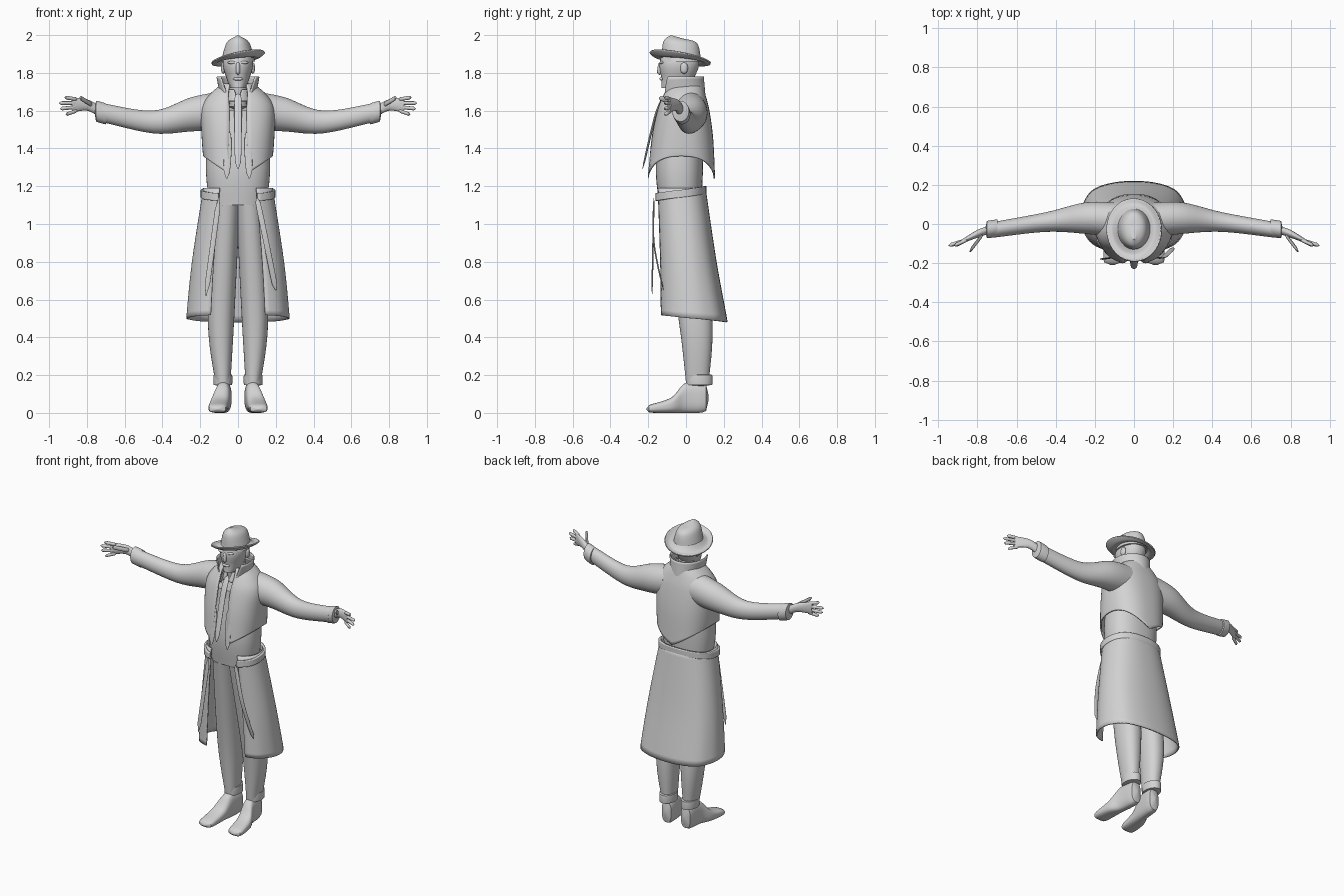
import bpy
import bmesh
from math import sin, cos, pi, copysign

default_cube = bpy.data.objects.get("Cube")
if default_cube:
    bpy.data.objects.remove(default_cube, do_unlink=True)

grey = bpy.data.materials.new("plain_grey")
grey.use_nodes = True
tone = .65
colour = (tone, tone, tone, 1)
grey.diffuse_color = colour
grey.node_tree.nodes["Principled BSDF"].inputs["Base Color"].default_value = colour

PLACE = {
    "x": lambda along, u, v: (along, u, v),
    "y": lambda along, u, v: (u, along, v),
    "z": lambda along, u, v: (u, v, along),
}


def blend(before, start, end, after, s):
    """Smooth spline between start and end."""
    leave, arrive = (end - before) / 2, (after - start) / 2
    ease = s * s * (3 - 2 * s)
    bend = s * (1 - s) * (leave * (1 - s) - arrive * s)
    return start + (end - start) * ease + bend


def smooth_rows(rows, steps):
    """Fill in cross-sections between the key ones."""
    last = len(rows) - 1
    result = []
    for i in range(last):
        around = rows[max(i - 1, 0)], rows[i], rows[i + 1], rows[min(i + 2, last)]
        for step in range(steps):
            result.append([blend(*values, step / steps) for values in zip(*around)])
    return result + [rows[last]]


def loft(name, axis, rows, power=1, sides=48, steps=6, dome=None, gap=None,
         lift=None, wave=None, thickness=.008, hollow=False, mirror=False):
    """Skin over rows of (along, centre u, centre v, radius u, radius v).

    dome rounds both ends, gap opens the front, lift and wave shape the rim.
    """
    sections = smooth_rows(rows, steps)
    count = sides + 1 if gap else sides
    bm = bmesh.new()
    rings = []
    for index, (along, centre_u, centre_v, radius_u, radius_v) in enumerate(sections):
        f = index / (len(sections) - 1)
        opening = gap(f) if gap else 0
        size = max(1 - abs(2 * f - 1) ** dome, .02) ** .5 if dome else 1
        ring = []
        for k in range(count):
            angle = opening + 2 * (pi - opening) * k / sides
            side, front = sin(angle), cos(angle)
            swell = size * (1 + wave(front, f)) if wave else size
            u = centre_u + swell * radius_u * copysign(abs(side) ** power, side)
            v = centre_v - swell * radius_v * copysign(abs(front) ** power, front)
            offset = lift(side, front, f) if lift else 0
            ring.append(bm.verts.new(PLACE[axis](along + offset, u, v)))
        rings.append(ring)
    for low, high in zip(rings, rings[1:]):
        for k in range(sides):
            n = (k + 1) % count
            bm.faces.new((low[k], low[n], high[n], high[k]))
    is_shell = hollow or gap is not None
    if not is_shell:
        bm.faces.new(rings[0])
        bm.faces.new(rings[-1])
    bmesh.ops.recalc_face_normals(bm, faces=bm.faces)
    mesh = bpy.data.meshes.new(name)
    bm.to_mesh(mesh)
    bm.free()
    mesh.materials.append(grey)
    obj = bpy.data.objects.new(name, mesh)
    bpy.context.collection.objects.link(obj)
    if is_shell:
        shell = obj.modifiers.new("Thickness", "SOLIDIFY")
        shell.thickness = thickness
        shell.offset = 0
    if mirror:
        obj.modifiers.new("Mirror", "MIRROR")
    bpy.ops.object.select_all(action="DESELECT")
    obj.select_set(True)
    bpy.context.view_layer.objects.active = obj
    bpy.ops.object.shade_smooth_by_angle(angle=.8)


def trunk(name, rows, **style):
    """Upright central part from rows of (height, half width, front, back)."""
    loft(name, "z", [(height, 0, (front + back) / 2, half_width, (back - front) / 2)
                     for height, half_width, front, back in rows], **style)


def limb(name, axis, points, radius_u, radius_v, dome=8, **style):
    """Round-ended part of constant size along a path of (along, u, v)."""
    loft(name, axis, [(*point, radius_u, radius_v) for point in points], dome=dome, **style)


def blob(name, x, y, z, radius_x, radius_y, radius_z):
    """Small rounded detail, repeated on both sides."""
    limb(name, "z", [(z - radius_z, x, y), (z + radius_z, x, y)],
         radius_x, radius_y, dome=2, mirror=True)


# Shoes: rows of (along, sideways, half width, half height) resting on the ground
shoe_rows = [(.12, .07, .04, .08), (0, .08, .04, .08), (-.08, .1, .05, .04), (-.21, .11, .05, .02)]
loft("shoe", "y", [(along, sideways, height, width, height)
                   for along, sideways, width, height in shoe_rows],
     power=.75, dome=12, mirror=True)

# Trousers and turned-up cuffs
loft("trouser_leg", "z", [(1.1, .06, -.03, .07, .11), (.5, .09, .05, .07, .09),
                          (.16, .08, .06, .04, .06)], power=.9, mirror=True)
limb("trouser_cuff", "z", [(.14, .08, .07), (.21, .08, .07)], .05, .07, mirror=True)

# Torso under the coat
trunk("waist_body", [(1.6, .15, -.13, .09), (1.3, .17, -.16, .09), (1.1, .15, -.14, .08)], power=.85)

# Long coat skirt, open at the front, with soft folds at the hem
trunk("coat_skirt", [(1.19, .18, -.16, .1), (.8, .24, -.15, .16), (.5, .27, -.15, .22)],
      power=.85, gap=lambda f: .5,
      lift=lambda side, front, f: .02 * front * f ** 3,
      wave=lambda front, f: .02 * f * abs(front) * sin(pi * (abs(front) * 3 - 1.5)))

# Upper coat with a draped lower hem
trunk("coat_cape", [(1.74, .08, -.09, .08), (1.68, .15, -.12, .1), (1.6, .19, -.15, .12),
                    (1.45, .19, -.18, .14), (1.24, .18, -.2, .15)], power=.85,
      gap=lambda f: (1 - f) ** 3 / 2 + f / 4,
      lift=lambda side, front, f: .12 * abs(side) * f ** 4)

# Belt, higher at the back, and its hanging ends
trunk("belt", [(height, .19, -.17, .1) for height in (1.14, 1.18)], power=.85, thickness=.015,
      gap=lambda f: .5, lift=lambda side, front, f: -.02 * front)
limb("left_belt_end", "z", [(1.14, .1, -.17), (.9, .15, -.17), (.65, .2, -.12)], .015, .004)
limb("right_belt_end", "z", [(1.14, -.1, -.17), (.62, -.17, -.18)], .014, .004)

# Hanging front flaps, tie and shirt collar
limb("front_flap", "z", [(1.5, .05, -.17), (1.24, .06, -.2)], .02, .005, dome=2, mirror=True)
limb("tie", "z", [(1.69, 0, -.11), (1.58, 0, -.16), (1.29, 0, -.23)], .02, .006, dome=4)
trunk("shirt_collar", [(1.65, .07, -.11, .06), (1.71, .06, -.09, .04)], gap=lambda f: f / 3)

# Turned-up coat collar, dropping toward the opening
trunk("coat_collar", [(1.67, .09, -.13, .1), (1.78, .11, -.15, .09)],
      gap=lambda f: (1 + f) / 2,
      lift=lambda side, front, f: .04 * max(front, 0) * (f - 1))

# Sleeves and sleeve cuffs
loft("sleeve", "x", [(.1, .02, 1.6, .09, .1), (.25, .03, 1.58, .08, .09),
                     (.45, .01, 1.54, .05, .06), (.72, -.03, 1.59, .04, .05)], mirror=True)
limb("sleeve_cuff", "x", [(.69, -.02, 1.58), (.76, -.03, 1.6)], .045, .056, mirror=True)

# Hands with spread fingers
loft("palm", "x", [(.74, -.03, 1.6, .02, .03), (.8, -.05, 1.63, .02, .03),
                   (.88, -.09, 1.63, .01, .04)], mirror=True)
for i, finger in enumerate(("index", "middle", "ring", "little")):
    tip = .96 - .03 * abs(i - 1.4)
    limb(finger + "_finger", "x", [(.85, -.08, 1.66 - .02 * i), (tip, -.11, 1.67 - .03 * i)],
         .01, .01, sides=12, mirror=True)
limb("thumb", "x", [(.77, -.05, 1.63), (.84, -.14, 1.67)], .013, .013, sides=12, mirror=True)

# Head and face
limb("neck", "z", [(1.6, 0, 0), (1.78, 0, -.02)], .055, .06)
trunk("head", [(1.72, .04, -.13, 0), (1.77, .06, -.13, .04), (1.85, .08, -.14, .07),
               (1.94, .06, -.11, .05)], power=.92)
limb("nose", "z", [(1.86, 0, -.13), (1.79, 0, -.14)], .012, .016, dome=3, sides=16)
blob("ear", .078, -.01, 1.825, .012, .02, .03)
blob("brow", .03, -.128, 1.855, .025, .012, .008)
blob("lips", .008, -.13, 1.768, .018, .01, .008)

# Hat with a tilted brim and a pinched crown
trunk("hat_brim", [(1.885, .08, -.12, .07), (1.87, .11, -.16, .1), (1.88, .14, -.19, .13)],
      hollow=True, lift=lambda side, front, f: .03 * f * (side + front))
trunk("hat_crown", [(1.86, .09, -.13, .08), (1.96, .06, -.12, .06), (1.99, .01, -.08, -.01)],
      lift=lambda side, front, f: .01 * front * f)
